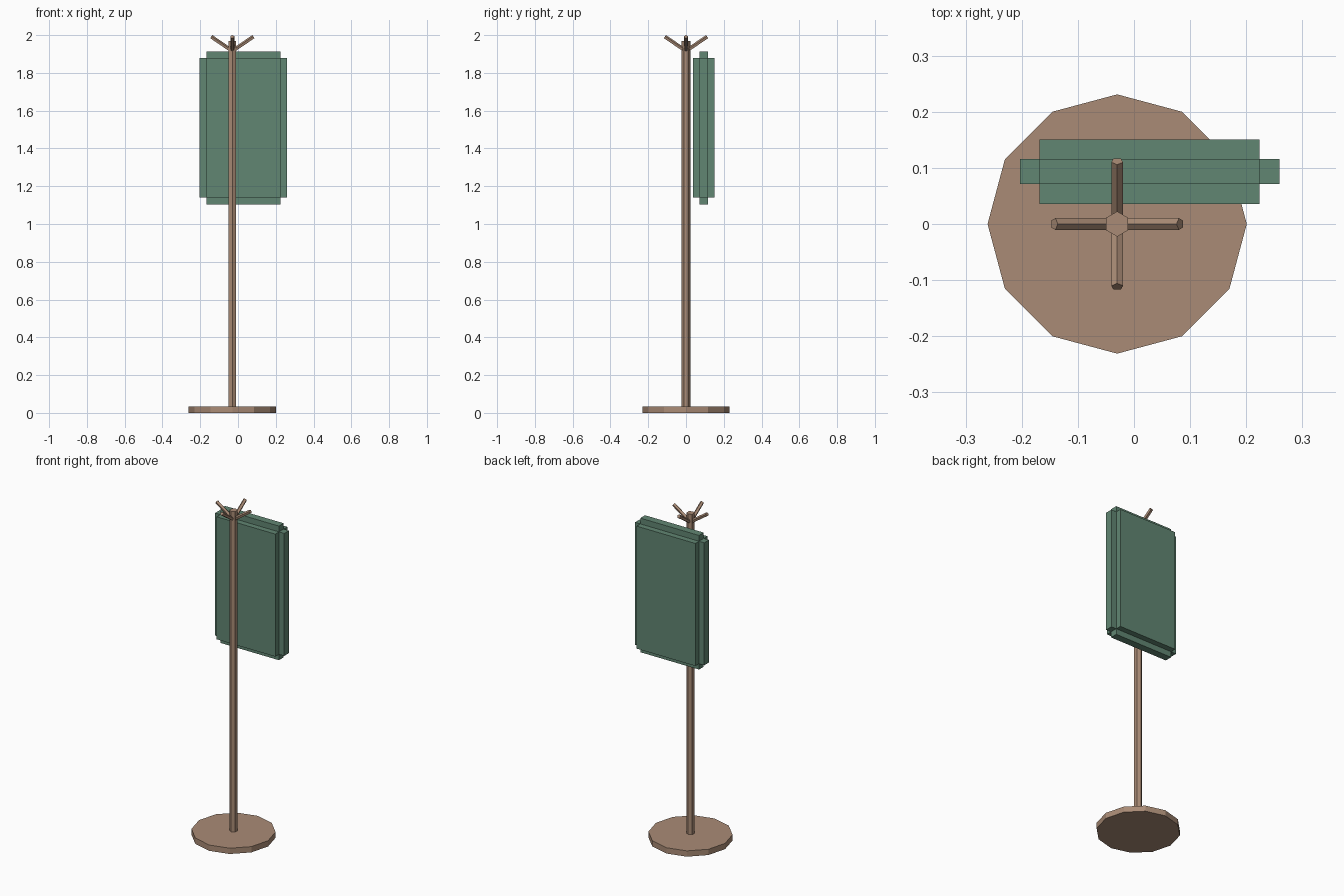
import bpy, math
import bmesh
from mathutils import Vector, Matrix

if "Cube" in bpy.data.objects:
    bpy.data.objects.remove(bpy.data.objects["Cube"])

CX = -0.03  # pole axis


def material(name, rgb):
    m = bpy.data.materials.new(name)
    m.diffuse_color = (*rgb, 1)
    m.use_nodes = True
    m.node_tree.nodes["Principled BSDF"].inputs["Base Color"].default_value = m.diffuse_color
    return m


wood = material("wood", (0.40, 0.26, 0.18))
cloth = material("cloth", (0.12, 0.24, 0.17))


def rod(name, a, b, radius, sides):
    """Flat-shaded prism running from a to b."""
    a, b = Vector(a), Vector(b)
    bpy.ops.mesh.primitive_cylinder_add(vertices=sides, radius=radius, depth=(b - a).length)
    ob = bpy.context.object
    ob.name = name
    ob.location = (a + b) / 2
    ob.rotation_euler = (b - a).to_track_quat('Z', 'Y').to_euler()
    ob.data.materials.append(wood)
    return ob


# Base disc and pole
for name, z0, z1, r, n in (("base", 0, 0.035, 0.231, 12), ("pole", 0.03, 1.97, 0.0225, 6)):
    ob = rod(name, (CX, 0, z0), (CX, 0, z1), r, n)
    ob.rotation_euler = (0, 0, 0)

# Four pegs slanting up from the pole
for i in range(4):
    a = i * math.pi / 2
    c, s = math.cos(a), math.sin(a)
    rod(f"peg_{i + 1}", (CX + 0.005 * c, 0.005 * s, 1.918),
        (CX + 0.112 * c, 0.112 * s, 1.991), 0.011, 5)

# Hanging coat: one core widened by a step along each axis
core, step = Vector((0.392, 0.045, 0.74)), 0.035
bm = bmesh.new()
for grow in ((1, 0, 0), (0, 1, 0), (0, 0, 1)):
    size = core + 2 * step * Vector(grow)
    bmesh.ops.create_cube(bm, size=1, matrix=Matrix.Diagonal((*size, 1)))
me = bpy.data.meshes.new("coat")
bm.to_mesh(me)
bm.free()
me.materials.append(cloth)
coat = bpy.data.objects.new("coat", me)
coat.location = (0.028, 0.0935, 1.509)
bpy.context.collection.objects.link(coat)
